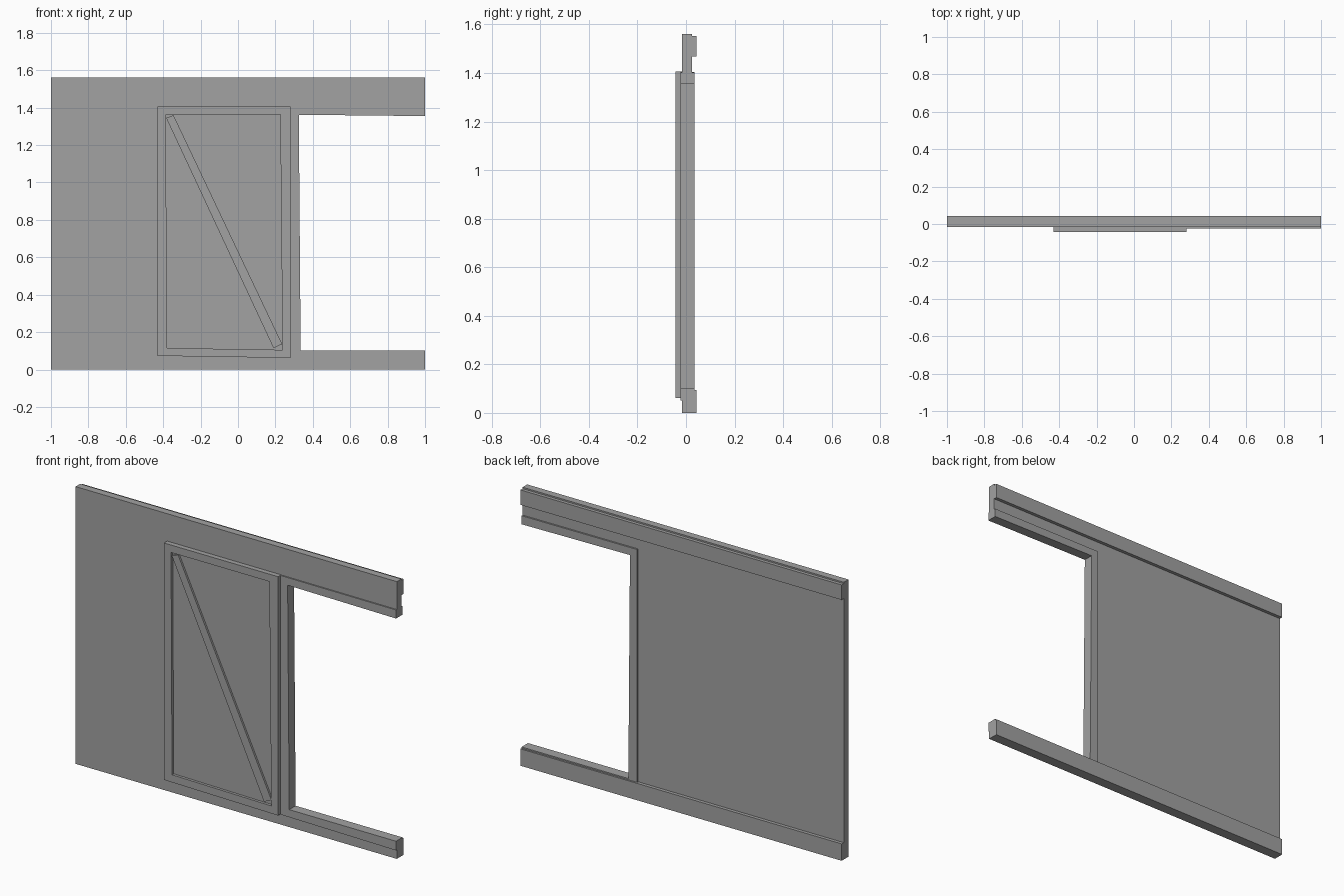
import bpy
import bmesh

cube = bpy.data.objects.get("Cube")
if cube:
    bpy.data.objects.remove(cube, do_unlink=True)

grey = bpy.data.materials.new("plain grey")
grey.use_nodes = True
colour = (0.36, 0.36, 0.36, 1)
grey.diffuse_color = colour
grey.node_tree.nodes["Principled BSDF"].inputs["Base Color"].default_value = colour


def finish(name, bm):
    bmesh.ops.recalc_face_normals(bm, faces=bm.faces)
    mesh = bpy.data.meshes.new(name)
    bm.to_mesh(mesh)
    bm.free()
    mesh.materials.append(grey)
    obj = bpy.data.objects.new(name, mesh)
    bpy.context.collection.objects.link(obj)
    return obj


def prism(name, outline, front, back):
    """Extrude an (x, z) outline from y = front to y = back."""
    bm = bmesh.new()
    face = bm.faces.new([bm.verts.new((x, front, z)) for x, z in outline])
    new = bmesh.ops.extrude_face_region(bm, geom=[face], use_keep_orig=True)["geom"]
    verts = [v for v in new if isinstance(v, bmesh.types.BMVert)]
    bmesh.ops.translate(bm, verts=verts, vec=(0, back - front, 0))
    return finish(name, bm)


def frame(name, outer, inner, front, back):
    """Rectangular ring between two (x, z) outlines with matching corners."""
    bm = bmesh.new()
    loops = [[bm.verts.new((x, y, z)) for x, z in pts]
             for pts, y in ((outer, front), (inner, front), (inner, back), (outer, back))]
    for a, b in zip(loops, loops[1:] + loops[:1]):
        for i in range(4):
            j = (i + 1) % 4
            bm.faces.new((a[i], a[j], b[j], b[i]))
    return finish(name, bm)


def rect(x0, x1, z0, z1):
    return [(x0, z0), (x1, z0), (x1, z1), (x0, z1)]


# Wall slab with the doorway cut through to its side edge
prism("wall", [(-1, 0), (1, 0), (1, 0.09), (0.315, 0.09), (0.315, 1.37),
               (1, 1.37), (1, 1.56), (-1, 1.56)], -0.016, 0.025)

# Raised trim lining the doorway, proud of both wall faces
prism("doorway_trim", [(0.28, 0.06), (1, 0.05), (1, 0.102), (0.335, 0.102),
                       (0.325, 1.362), (1, 1.355), (1, 1.403), (0.28, 1.405)],
      -0.023, 0.034)

# Horizontal beams along the back
prism("top_back_beam", rect(-1, 1, 1.468, 1.552), 0.02, 0.044)
prism("bottom_back_beam", rect(-1, 1, 0, 0.095), 0.02, 0.044)

# Sliding door: frame, recessed panel and diagonal brace
outer = [(-0.43, 0.073), (0.28, 0.062), (0.28, 1.406), (-0.43, 1.406)]
inner = [(-0.38, 0.115), (0.238, 0.105), (0.226, 1.364), (-0.386, 1.364)]
frame("door_frame", outer, inner, -0.044, -0.014)
prism("door_panel", rect(-0.4, 0.25, 0.09, 1.38), -0.029, -0.014)
prism("door_brace", [(-0.384, 1.345), (0.19, 0.114), (0.236, 0.136), (-0.345, 1.36)],
      -0.04, -0.026)
